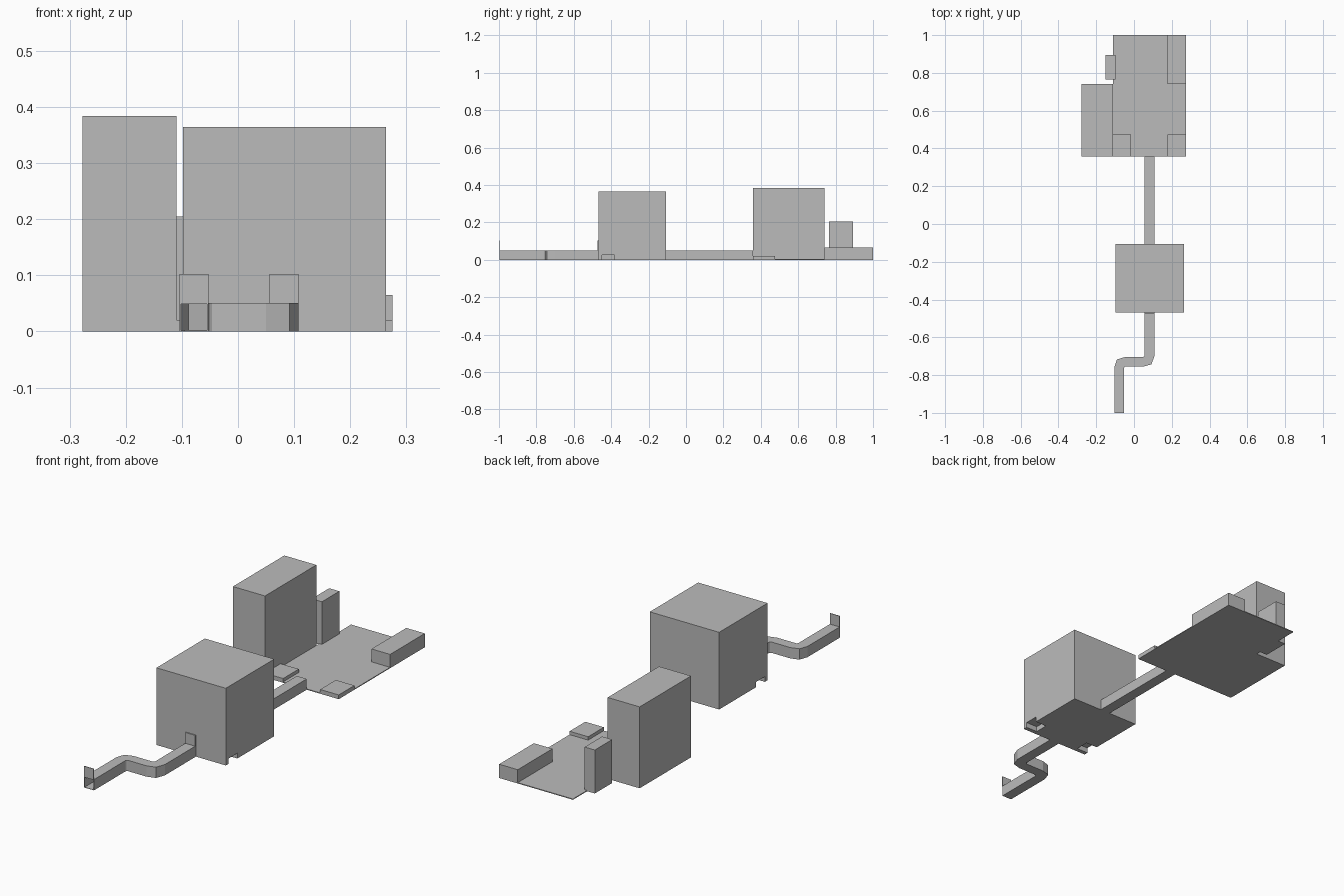
import bpy, bmesh

if "Cube" in bpy.data.objects:
    bpy.data.objects.remove(bpy.data.objects["Cube"])

grey = bpy.data.materials.new("plain grey")
grey.diffuse_color = (0.5, 0.5, 0.5, 1)
grey.use_nodes = True
grey.node_tree.nodes["Principled BSDF"].inputs["Base Color"].default_value = grey.diffuse_color


def finish(name, bm):
    bmesh.ops.recalc_face_normals(bm, faces=bm.faces)
    me = bpy.data.meshes.new(name)
    bm.to_mesh(me)
    bm.free()
    me.materials.append(grey)
    ob = bpy.data.objects.new(name, me)
    bpy.context.collection.objects.link(ob)
    return ob


def box(name, x, y, z):
    bm = bmesh.new()
    bmesh.ops.create_cube(bm, size=1)
    for v in bm.verts:
        v.co = [lo + (c + 0.5) * (hi - lo) for c, (lo, hi) in zip(v.co, (x, y, z))]
    return finish(name, bm)


def duct(name, left, right, height=0.051, wall=0.003):
    """Open-ended square duct between a left and a right plan outline."""
    bm = bmesh.new()
    rings = []
    for (ax, ay), (bx, by) in zip(left, right):
        rings.append([bm.verts.new(p) for p in (
            (ax, ay, 0), (bx, by, 0), (bx, by, height), (ax, ay, height))])
    for r, s in zip(rings, rings[1:]):
        for i in range(4):
            j = (i + 1) % 4
            bm.faces.new((r[i], r[j], s[j], s[i]))
    ob = finish(name, bm)
    mod = ob.modifiers.new("wall", 'SOLIDIFY')
    mod.thickness = wall
    mod.offset = -1
    return ob


# Large room with a small groove low on each side
room = box("large_room", (-0.098, 0.264), (-0.468, -0.107), (0, 0.364))
for side, x in (("left", (-0.2, -0.038)), ("right", (0.204, 0.4))):
    cut = box("groove_cutter_" + side, x, (-0.448, -0.382), (-0.1, 0.025))
    cut.hide_render = True
    cut.hide_set(True)
    cut.display_type = 'WIRE'
    mod = room.modifiers.new("groove_" + side, 'BOOLEAN')
    mod.object = cut
    mod.solver = 'EXACT'
bpy.context.view_layer.objects.active = room
room.select_set(True)
for mod in list(room.modifiers):
    cutter = mod.object
    bpy.ops.object.modifier_apply(modifier=mod.name)
    bpy.data.objects.remove(cutter)

# Corridors: a front one with two bends, and a straight one to the yard
duct("front_corridor",
     [(-0.104, -0.998), (-0.104, -0.757), (-0.09, -0.717), (-0.05, -0.705),
      (0.047, -0.705), (0.053, -0.701), (0.056, -0.695), (0.056, -0.468)],
     [(-0.053, -0.998), (-0.053, -0.762), (-0.051, -0.758), (-0.046, -0.755),
      (0.05, -0.755), (0.092, -0.743), (0.108, -0.70), (0.108, -0.468)])
duct("rear_corridor", [(0.056, -0.107), (0.056, 0.358)],
     [(0.108, -0.107), (0.108, 0.358)])

# Upright flaps above the corridor ends
box("entrance_flap", (-0.104, -0.053), (-1.0, -0.997), (0.05, 0.102))
box("room_flap", (0.056, 0.108), (-0.473, -0.468), (0.05, 0.102))

# Yard floor and the blocks standing around it
box("yard_floor", (-0.11, 0.275), (0.358, 1.0), (0, 0.004))
box("tall_block", (-0.277, -0.11), (0.358, 0.741), (0, 0.384))
box("slim_block", (-0.15, -0.097), (0.764, 0.894), (0, 0.205))
box("low_block", (0.178, 0.275), (0.741, 1.0), (0, 0.065))
for side, x in (("left", (-0.11, -0.015)), ("right", (0.178, 0.275))):
    box("corner_step_" + side, x, (0.358, 0.475), (0, 0.02))
